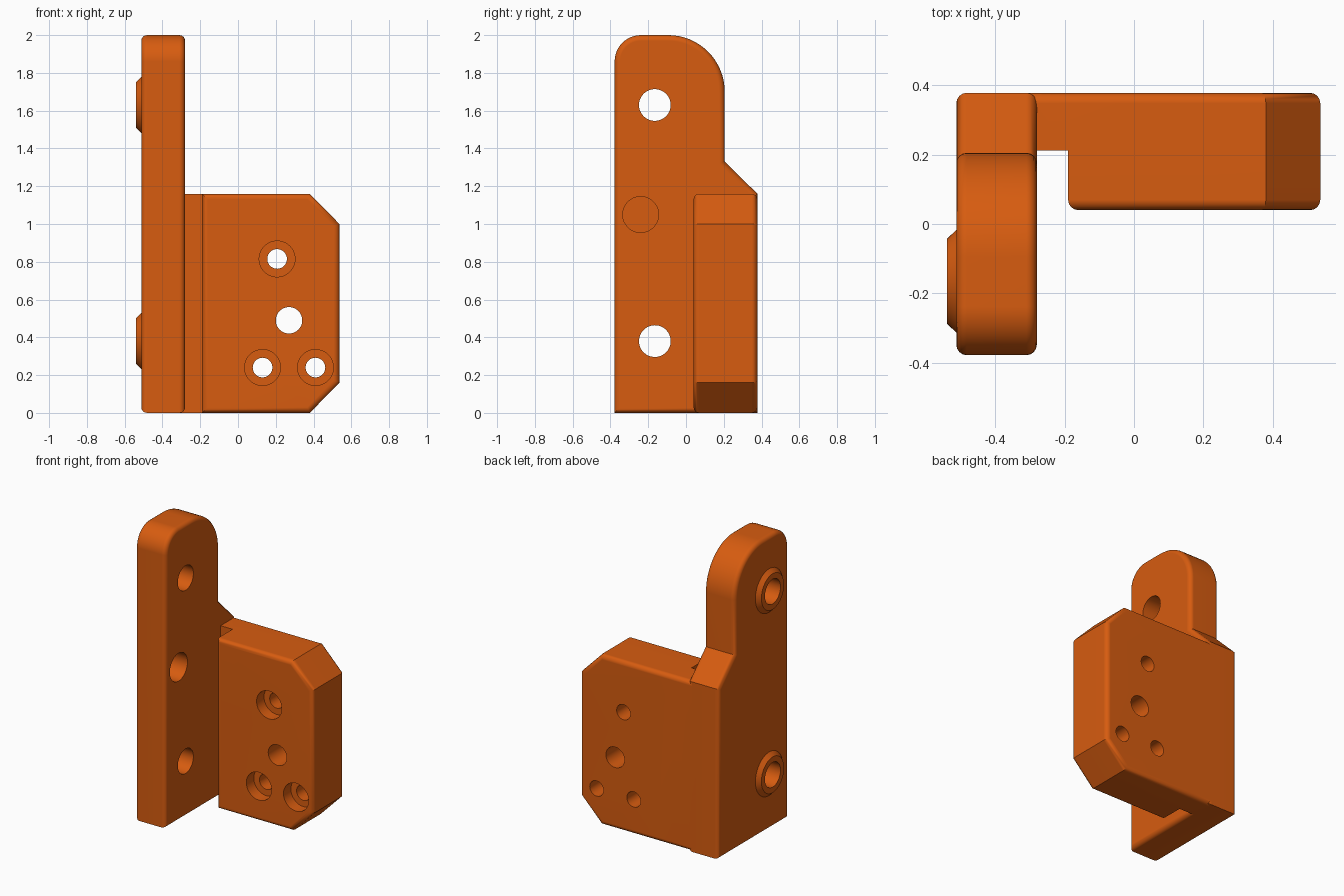
import bpy, bmesh, math
from mathutils import Vector

if "Cube" in bpy.data.objects:
    bpy.data.objects.remove(bpy.data.objects["Cube"])

orange = bpy.data.materials.new("orange")
orange.diffuse_color = (0.68, 0.107, 0.005, 1)
orange.use_nodes = True
orange.node_tree.nodes["Principled BSDF"].inputs["Base Color"].default_value = orange.diffuse_color


def finish(name, bm):
    bmesh.ops.recalc_face_normals(bm, faces=bm.faces)
    me = bpy.data.meshes.new(name)
    bm.to_mesh(me)
    bm.free()
    me.materials.append(orange)
    ob = bpy.data.objects.new(name, me)
    bpy.context.collection.objects.link(ob)
    return ob


def prism(name, pts, axis, lo, hi, round_caps, r=0.03):
    """Extrude an outline along x or y, rounding the rims of the listed end caps."""
    bm = bmesh.new()
    place = (lambda p, t: (t, p[0], p[1])) if axis == 'X' else (lambda p, t: (p[0], t, p[1]))
    face = bm.faces.new([bm.verts.new(place(p, lo)) for p in pts])
    ext = bmesh.ops.extrude_face_region(bm, geom=[face], use_keep_orig=True)
    shift = Vector((hi - lo, 0, 0)) if axis == 'X' else Vector((0, hi - lo, 0))
    bmesh.ops.translate(bm, vec=shift, verts=[g for g in ext['geom'] if isinstance(g, bmesh.types.BMVert)])
    bmesh.ops.recalc_face_normals(bm, faces=bm.faces)
    i = 0 if axis == 'X' else 1
    rims = [e for e in bm.edges if any(all(abs(v.co[i] - t) < 1e-5 for v in e.verts) for t in round_caps)]
    bmesh.ops.bevel(bm, geom=rims, offset=r, segments=4, profile=0.5, affect='EDGES')
    return finish(name, bm)


def cylinder(name, axis, a, b, lo, hi, r1, r2=None):
    """Cylinder or cone along x (a=y, b=z) or along y (a=x, b=z)."""
    r2 = r1 if r2 is None else r2
    bm = bmesh.new()
    rings = []
    for t, r in ((lo, r1), (hi, r2)):
        ring = []
        for k in range(48):
            u, w = a + r * math.cos(k * math.tau / 48), b + r * math.sin(k * math.tau / 48)
            ring.append(bm.verts.new((t, u, w) if axis == 'X' else (u, t, w)))
        bm.faces.new(ring)
        rings.append(ring)
    for k in range(48):
        j = (k + 1) % 48
        bm.faces.new((rings[0][k], rings[0][j], rings[1][j], rings[1][k]))
    return finish(name, bm)


def combine(target, tool, operation):
    mod = target.modifiers.new(operation.lower(), 'BOOLEAN')
    mod.operation, mod.solver, mod.object = operation, 'EXACT', tool
    bpy.context.view_layer.objects.active = target
    bpy.ops.object.modifier_apply(modifier=mod.name)
    bpy.data.objects.remove(tool)


def arc(cy, cz, r, a0, a1, n):
    return [(cy + r * math.cos(math.radians(a0 + (a1 - a0) * k / n)),
             cz + r * math.sin(math.radians(a0 + (a1 - a0) * k / n))) for k in range(n + 1)]


# Upright plate with rounded top and sloped shoulder
outline = [(-0.378, 0), (0.378, 0), (0.378, 1.16), (0.205, 1.33)]
outline += arc(-0.095, 1.70, 0.30, 0, 90, 16) + arc(-0.238, 1.86, 0.14, 90, 180, 12)
bracket = prism("bracket", outline, 'X', -0.512, -0.28, (-0.512, -0.28))

# Mounting block with two chamfered corners
block = prism("mounting_block",
              [(-0.19, 0), (0.38, 0), (0.537, 0.16), (0.537, 1.0), (0.38, 1.16), (-0.19, 1.16)],
              'Y', 0.04, 0.378, (0.04, 0.378))

# Web joining block and plate
web = prism("web", [(-0.40, 0), (0.0, 0), (0.0, 1.16), (-0.40, 1.16)], 'Y', 0.212, 0.378, (0.378,))
combine(block, web, 'UNION')
combine(bracket, block, 'UNION')

# Tapered bosses and through holes in the plate
for z in (0.38, 1.63):
    combine(bracket, cylinder("boss", 'X', -0.165, z, -0.539, -0.50, 0.122, 0.16), 'UNION')
    combine(bracket, cylinder("plate_hole", 'X', -0.165, z, -0.7, -0.1, 0.084), 'DIFFERENCE')

# Blind pocket in the plate
combine(bracket, cylinder("pocket", 'X', -0.24, 1.05, -0.43, -0.2, 0.095), 'DIFFERENCE')

# Counterbored screw holes and one plain hole in the block
for x, z in ((0.207, 0.815), (0.13, 0.24), (0.41, 0.24)):
    combine(bracket, cylinder("screw_hole", 'Y', x, z, -0.1, 0.6, 0.052), 'DIFFERENCE')
    combine(bracket, cylinder("counterbore", 'Y', x, z, -0.1, 0.12, 0.095), 'DIFFERENCE')
combine(bracket, cylinder("plain_hole", 'Y', 0.27, 0.49, -0.1, 0.6, 0.07), 'DIFFERENCE')

# Smooth curves, crisp edges
bpy.ops.object.select_all(action='DESELECT')
bracket.select_set(True)
bpy.context.view_layer.objects.active = bracket
bpy.ops.object.shade_smooth_by_angle(angle=math.radians(30))
wn = bracket.modifiers.new("even_shading", 'WEIGHTED_NORMAL')
wn.keep_sharp = True
